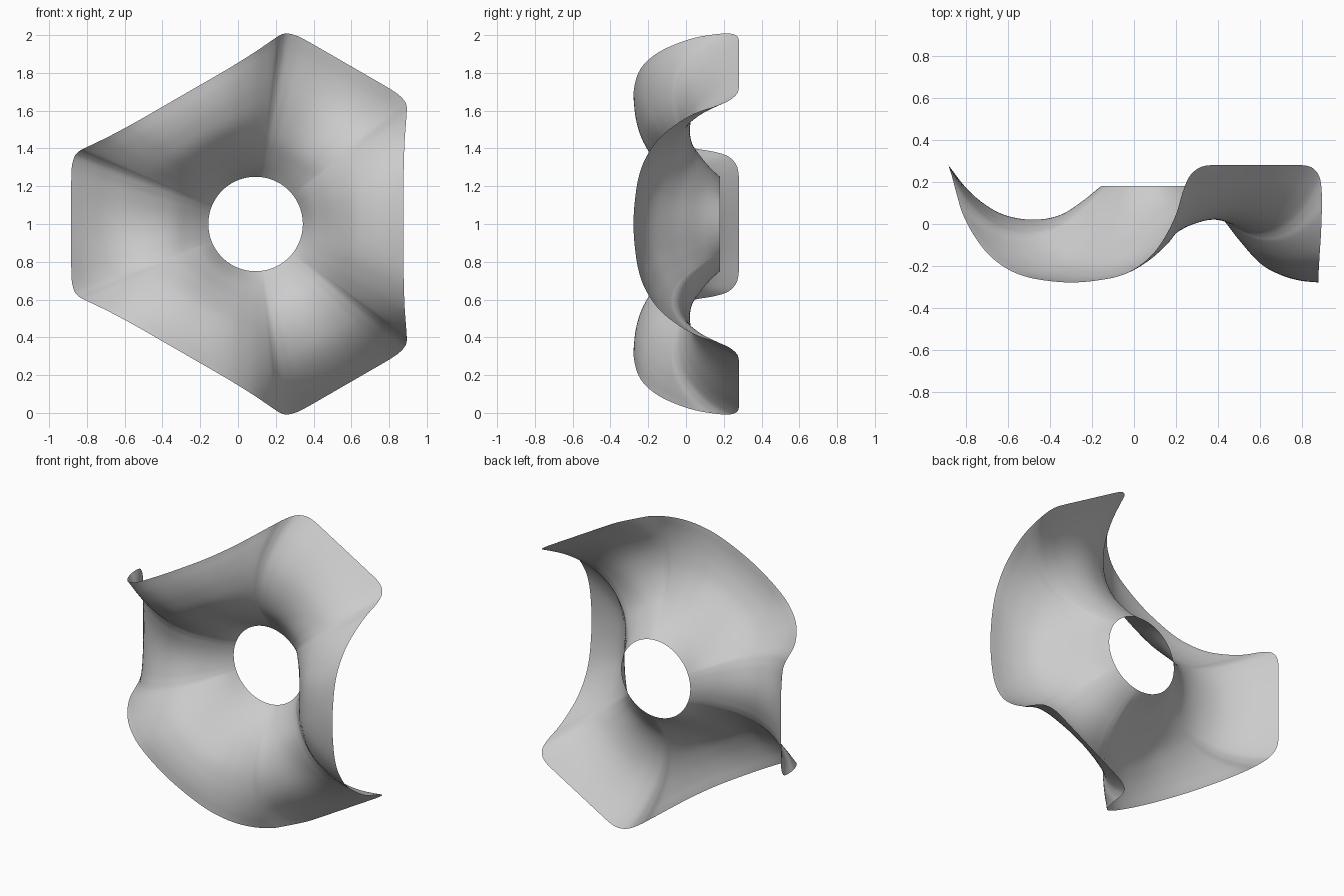
import bpy, bmesh
from math import cos, sin, pi, atan2, hypot, tau
from mathutils import Vector

if "Cube" in bpy.data.objects:
    bpy.data.objects.remove(bpy.data.objects["Cube"])

CX, CZ, RIM = 0.093, 1.0, 0.25
STEPS, RINGS = 6, 28


def catmull(p0, p1, p2, p3, t):
    return 0.5 * (2 * p1 + (p2 - p0) * t + (2 * p0 - 5 * p1 + 4 * p2 - p3) * t * t
                  + (3 * p1 - p0 - 3 * p2 + p3) * t ** 3)


def profile(pts, x):
    """Smooth curve through (x, y) points."""
    n = len(pts)
    slope = [(pts[min(i + 1, n - 1)][1] - pts[max(i - 1, 0)][1]) /
             (pts[min(i + 1, n - 1)][0] - pts[max(i - 1, 0)][0]) for i in range(n)]
    i = 0
    while i < n - 2 and x > pts[i + 1][0]:
        i += 1
    (x0, y0), (x1, y1) = pts[i], pts[i + 1]
    h = x1 - x0
    s = (x - x0) / h
    return (y0 * (1 + 2 * s) * (1 - s) ** 2 + slope[i] * h * s * (1 - s) ** 2
            + y1 * s * s * (3 - 2 * s) + slope[i + 1] * h * s * s * (s - 1))


# Radial sections (radius, depth): through a raised tab and through a trough
tab = [(.25, .18), (.34, .108), (.44, .045), (.56, .022), (.69, .038),
       (.79, .085), (.89, .17), (.976, .28)]
trough = [(.25, .18), (.30, .08), (.35, .005), (.41, -.08), (.51, -.19),
          (.61, -.245), (.70, -.27), (.784, -.278)]
norm = lambda pts: [((r - RIM) / (pts[-1][0] - RIM), y) for r, y in pts]
tab, trough = norm(tab), norm(trough)


def from_tab(d, s, y):
    """Point given by distance along and across the tab."""
    return (d * .5 + s * .866, y, d * .866 - s * .5)


# Outer edge from trough middle to tab middle: (x, depth, z) about the centre
half = [(.784, -.278, 0), (.784, -.27, .13), (.784, -.25, .25), (.786, -.213, .35),
        (.79, -.145, .45), (.796, -.05, .53), (.80, .05, .587),
        from_tab(.937, .383, .145), from_tab(.957, .36, .22),
        from_tab(.97, .32, .262), from_tab(.975, .27, .278),
        from_tab(.976, .19, .28), from_tab(.976, .10, .28), from_tab(.976, 0, .28)]
half = [Vector(p) for p in half]


def mirror_tab(p):
    a, r = 2 * pi / 3 - atan2(p.z, p.x), hypot(p.x, p.z)
    return Vector((r * cos(a), p.y, r * sin(a)))


def turn(p, k):
    a, r = atan2(p.z, p.x) + k * tau / 3, hypot(p.x, p.z)
    return Vector((r * cos(a), p.y, r * sin(a)))


def mirror_trough(p):
    return Vector((p.x, p.y, -p.z))


sector = half + [mirror_tab(p) for p in half[-2:0:-1]]
loop = [turn(p, k) for k in range(3) for p in sector]
n = len(loop)
edge = [catmull(*(loop[(i + d) % n] for d in (-1, 0, 1, 2)), s / STEPS)
        for i in range(n) for s in range(STEPS)]
m = len(edge)

# Threefold saddle sheet with a flat round hole, built ring by ring
bm = bmesh.new()
rings = []
for j in range(RINGS + 1):
    t = j / RINGS
    pts = []
    for p in edge:
        a, R = atan2(p.z, p.x), hypot(p.x, p.z)
        r = RIM + (R - RIM) * t
        w_out = min(1, (p.y + .278) / .558)
        w_in = ((1 - cos(3 * a)) / 2) ** 1.5
        w = w_in + (w_out - w_in) * t ** 2
        lo, hi = profile(trough, t), profile(tab, t)
        pts.append(Vector((CX + r * cos(a), lo + (hi - lo) * w, CZ + r * sin(a))))
    # Even out the depth around inner rings
    ys = [p.y for p in pts]
    for _ in range(round(30 * (1 - t))):
        ys = [(ys[i - 1] + 2 * ys[i] + ys[(i + 1) % m]) / 4 for i in range(m)]
    rings.append([bm.verts.new((p.x, y, p.z)) for p, y in zip(pts, ys)])
for a, b in zip(rings, rings[1:]):
    for i in range(m):
        k = (i + 1) % m
        bm.faces.new((a[i], b[i], b[k], a[k])).smooth = True
mesh = bpy.data.meshes.new("saddle_sheet")
bm.normal_update()
bm.to_mesh(mesh)
bm.free()
bpy.context.collection.objects.link(bpy.data.objects.new("saddle_sheet", mesh))
